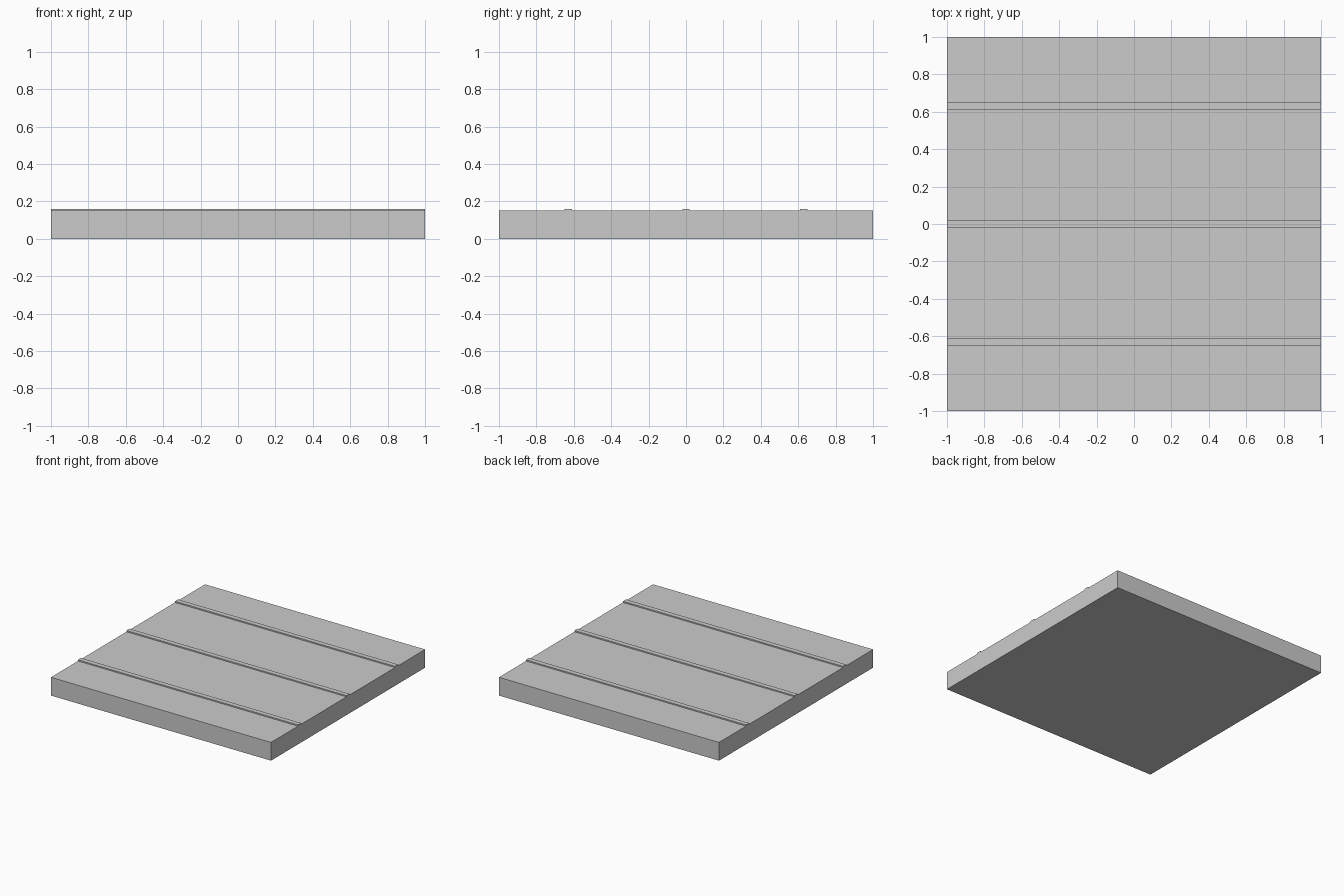
import bpy

if "Cube" in bpy.data.objects:
    bpy.data.objects.remove(bpy.data.objects["Cube"])


def box(name, size, base):
    """Box of the given size whose bottom centre sits at base."""
    bpy.ops.mesh.primitive_cube_add(size=1, location=(base[0], base[1], base[2] + size[2] / 2))
    obj = bpy.context.object
    obj.name = name
    obj.scale = size
    bpy.ops.object.transform_apply(location=False, rotation=False, scale=True)
    return obj


SLAB_HEIGHT = 0.15

# Square base slab
box("slab", (2, 2, SLAB_HEIGHT), (0, 0, 0))

# Three thin raised strips running the full width
for name, y in (("front_strip", -0.63), ("middle_strip", 0), ("back_strip", 0.63)):
    box(name, (2, 0.04, 0.01), (0, y, SLAB_HEIGHT))
